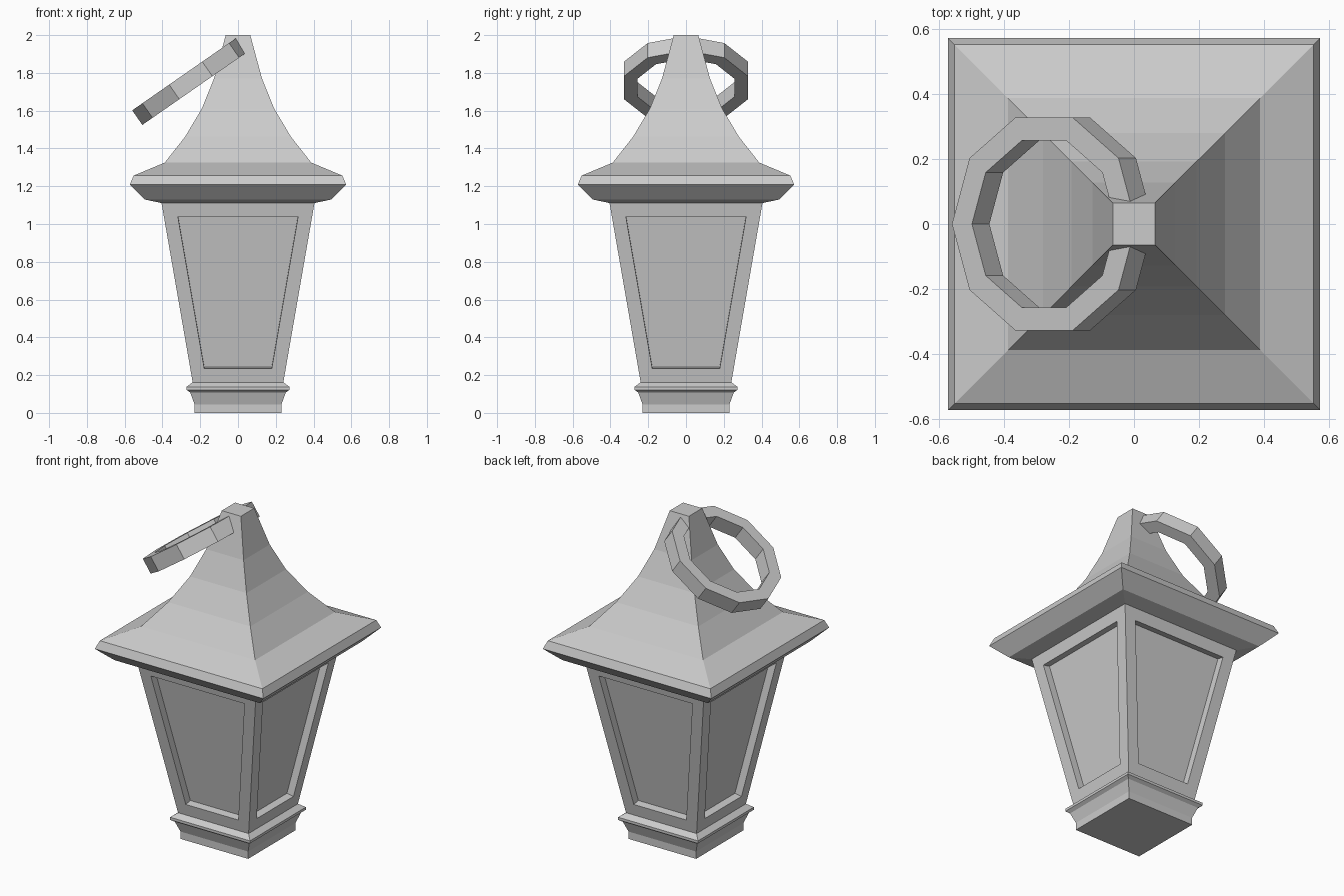
import bpy, bmesh, math
from mathutils import Matrix

if "Cube" in bpy.data.objects:
    bpy.data.objects.remove(bpy.data.objects["Cube"])


def finish(bm, name):
    bmesh.ops.recalc_face_normals(bm, faces=bm.faces)
    mesh = bpy.data.meshes.new(name)
    bm.to_mesh(mesh)
    bm.free()
    obj = bpy.data.objects.new(name, mesh)
    bpy.context.collection.objects.link(obj)
    return obj


def square_loft(profile, cap_bottom=False, cap_top=False):
    """Stack of squares from (half width, height) pairs; returns bmesh and side faces."""
    bm = bmesh.new()
    rings = [[bm.verts.new((sx * h, sy * h, z))
              for sx, sy in ((-1, -1), (1, -1), (1, 1), (-1, 1))] for h, z in profile]
    sides = []
    for a, b in zip(rings, rings[1:]):
        for i in range(4):
            j = (i + 1) % 4
            sides.append(bm.faces.new((a[i], a[j], b[j], b[i])))
    if cap_bottom:
        bm.faces.new(rings[0][::-1])
    if cap_top:
        bm.faces.new(rings[-1])
    bm.normal_update()
    return bm, sides


# Moulded foot
bm, _ = square_loft([(0.23, 0), (0.23, 0.045), (0.253, 0.108), (0.272, 0.122),
                     (0.272, 0.138), (0.24, 0.162)], cap_bottom=True)
finish(bm, "base")

# Tapered body with a recessed panel on each side
bm, sides = square_loft([(0.24, 0.162), (0.405, 1.112)])
bmesh.ops.inset_individual(bm, faces=sides, thickness=0.073, use_even_offset=True)
bm.normal_update()
bmesh.ops.inset_individual(bm, faces=sides, thickness=0, depth=-0.045)
finish(bm, "lantern_body")

# Concave roof with overhanging eaves
bm, _ = square_loft([(0.40, 1.11), (0.495, 1.13), (0.573, 1.208), (0.553, 1.256),
                     (0.388, 1.325), (0.28, 1.462), (0.192, 1.61), (0.127, 1.77),
                     (0.065, 2.0)], cap_top=True)
finish(bm, "roof")

# Ten-sided carrying ring, tilted and threaded through the spire
N, OUTER, INNER, HALF = 10, 0.345, 0.27, 0.047
section = [(OUTER, -HALF), (OUTER, HALF), (INNER, HALF), (INNER, -HALF)]
bm = bmesh.new()
loops = [[bm.verts.new((r * math.cos(i * math.tau / N), r * math.sin(i * math.tau / N), z))
          for r, z in section] for i in range(N)]
for i in range(N):
    a, b = loops[i], loops[(i + 1) % N]
    for k in range(4):
        m = (k + 1) % 4
        bm.faces.new((a[k], b[k], b[m], a[m]))
ring = finish(bm, "hanging_ring")
ring.matrix_world = (Matrix.Translation((-0.25, 0, 1.76))
                     @ Matrix.Rotation(math.radians(-34.8), 4, 'Y'))
